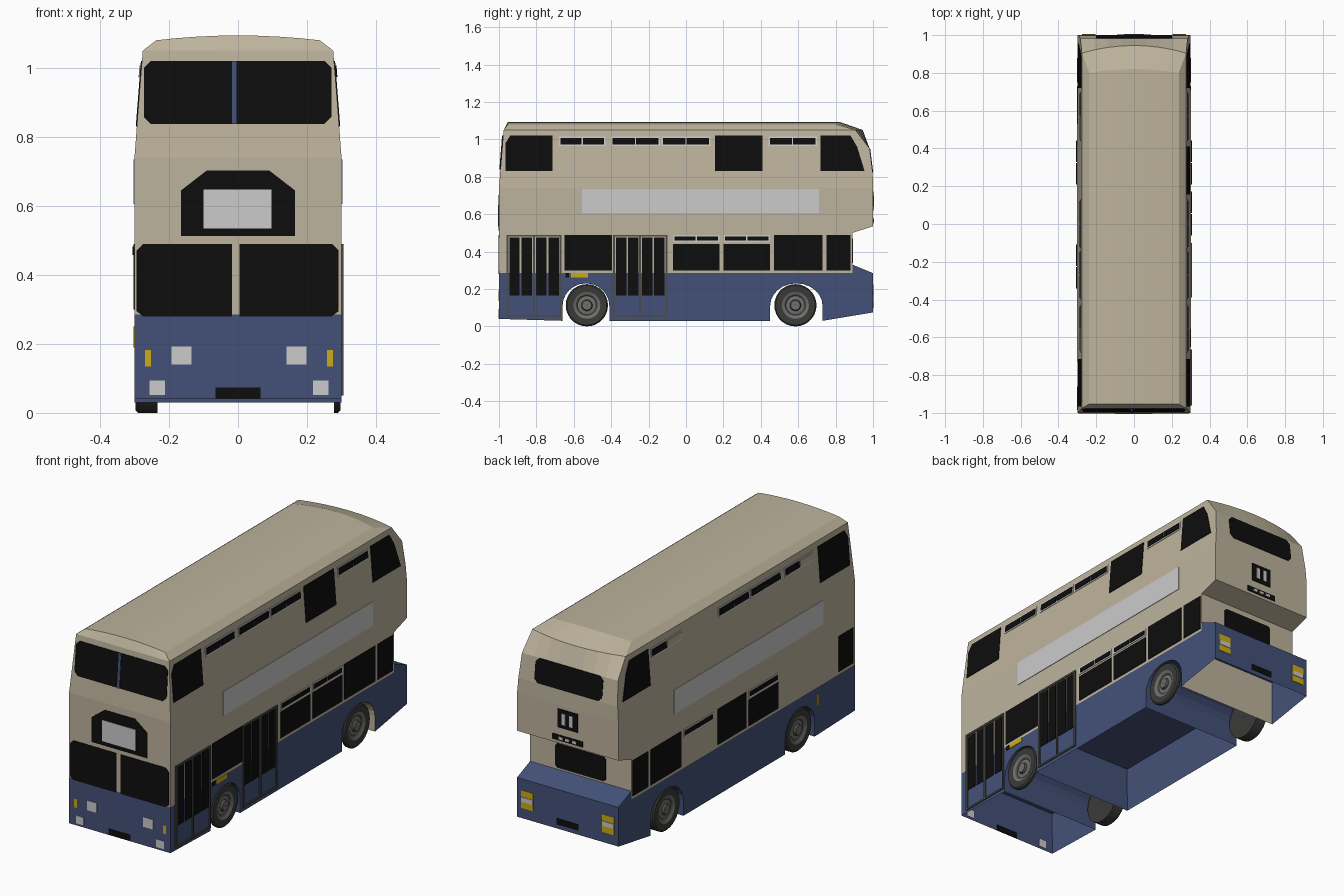
import bpy, bmesh, math

if "Cube" in bpy.data.objects:
    bpy.data.objects.remove(bpy.data.objects["Cube"])

def material(name, r, g, b):
    m = bpy.data.materials.new(name)
    lin = [((c / 255 + 0.055) / 1.055) ** 2.4 if c > 10 else c / 255 / 12.92 for c in (r, g, b)]
    m.diffuse_color = (*lin, 1)
    m.use_nodes = True
    m.node_tree.nodes["Principled BSDF"].inputs["Base Color"].default_value = m.diffuse_color
    return m

CREAM = material("cream", 190, 180, 157)
BLUE = material("blue", 68, 81, 120)
BLACK = material("black", 13, 13, 13)
SILVER = material("silver", 203, 203, 203)
YELLOW = material("yellow", 205, 172, 20)
FRAME = material("frame_grey", 75, 75, 72)
TYRE = material("tyre_grey", 58, 58, 56)
RIM = material("rim_grey", 112, 112, 110)

def finish(name, bm, mats):
    bmesh.ops.recalc_face_normals(bm, faces=bm.faces)
    me = bpy.data.meshes.new(name)
    bm.to_mesh(me)
    bm.free()
    for m in mats:
        me.materials.append(m)
    ob = bpy.data.objects.new(name, me)
    bpy.context.collection.objects.link(ob)
    return ob

# Upper body levels: z, half width, front y, back y, rear bulge, crown
LEVELS = [(0.285, .30, -1, .89, 0, 0), (0.50, .30, -1, .89, 0, 0),
          (0.535, .30, -1, 1, 0, 0), (0.74, .30, -1, 1, 0, 0),
          (0.82, .294, -.9935, .998, 0, 0), (0.95, .284, -.983, .982, 0, 0),
          (1.05, .276, -.975, .905, .04, 0), (1.08, .237, -.953, .80, .02, .014)]

def level_at(z):
    z = max(z, LEVELS[0][0])
    for a, b in zip(LEVELS, LEVELS[1:]):
        if z <= b[0]:
            k = (z - a[0]) / (b[0] - a[0])
            return [p + (q - p) * k for p, q in zip(a, b)]

# Upper body: stacked rings with a crowned roof
bm = bmesh.new()
N = 9
ts = [-1 + 2 * i / (N - 1) for i in range(N)]
rings = []
for z, hw, yf, yb, bulge, crown in LEVELS:
    front = [bm.verts.new((hw * t, yf, z + crown * (1 - t * t))) for t in ts]
    back = [bm.verts.new((hw * t, yb + bulge * (1 - t * t), z + crown * (1 - t * t))) for t in ts]
    rings.append(front + back[::-1])
for a, b in zip(rings, rings[1:]):
    for i in range(2 * N):
        j = (i + 1) % (2 * N)
        bm.faces.new((a[i], a[j], b[j], b[i]))
for r in (rings[0], rings[-1]):
    for i in range(N - 1):
        bm.faces.new((r[i], r[i + 1], r[2 * N - 2 - i], r[2 * N - 1 - i]))
finish("upper_body", bm, [CREAM])

# Lower body: side profile with wheel arches, extruded across and hollow below
def arch(cy, rx):
    pts = [(cy + rx * math.cos(a), .11 + .12 * math.sin(a))
           for a in (math.pi * (1 - i / 12) for i in range(13))]
    return [(cy - rx, .03)] + pts + [(cy + rx, .03)]

profile = [(-1, .285), (-1, .04)] + arch(-.535, .125) + arch(.59, .14)
profile += [(1, .075), (1, .285), (.89, .33), (.885, .285)]
bm = bmesh.new()
face = bm.faces.new([bm.verts.new((-.3, y, z)) for y, z in profile])
ext = bmesh.ops.extrude_face_region(bm, geom=[face])
for v in ext["geom"]:
    if isinstance(v, bmesh.types.BMVert):
        v.co.x = .3
bmesh.ops.recalc_face_normals(bm, faces=bm.faces)
floors = [f for f in bm.faces if f.normal.z < -.9 and f.calc_area() > .1]
bmesh.ops.inset_individual(bm, faces=floors, thickness=.012)
for f in floors:
    for v in f.verts:
        v.co.z = .265
bm.normal_update()
for f in bm.faces:
    c = f.calc_center_median()
    if .70 < c.y < .78 and c.z < .26 and abs(f.normal.y) > .5:
        f.material_index = 1
finish("lower_body", bm, [BLUE, CREAM])

# Thin plates that follow a side of the body (R, L, F front, B back, S rear shelf box)
def panel(name, side, mat, pts, layer=1):
    bm = bmesh.new()
    loops = []
    for off in (.003 * layer, -.003):
        row = []
        for u, z in pts:
            _, hw, yf, yb, _, _ = level_at(z)
            row.append(bm.verts.new({"R": (hw + off, u, z), "L": (-hw - off, u, z),
                                     "F": (u, yf - off, z), "B": (u, yb + off, z),
                                     "S": (u, 1 + off, z)}[side]))
        loops.append(row)
    a, b = loops
    bm.faces.new(a)
    bm.faces.new(b[::-1])
    for i in range(len(a)):
        j = (i + 1) % len(a)
        bm.faces.new((a[i], b[i], b[j], a[j]))
    finish(name, bm, [mat])

def rect(name, side, mat, u0, u1, z0, z1, layer=1, cut=0):
    pts = [(u0, z0), (u1, z0), (u1, z1), (u0, z1)]
    if cut:
        pts = [(u0 + cut, z0), (u1 - cut, z0), (u1, z0 + cut), (u1, z1 - cut),
               (u1 - cut, z1), (u0 + cut, z1), (u0, z1 - cut), (u0, z0 + cut)]
    panel(name, side, mat, pts, layer)

def vent(side, y0, y1, z0, z1, blank=None):
    rect("vent_frame", side, SILVER, y0, y1, z0, z1)
    m = (y0 + y1) / 2
    for k, (a, b) in enumerate(((y0 + .008, m - .003), (m + .003, y1 - .008))):
        rect("vent_glass", side, CREAM if k == blank else BLACK, a, b, z0 + .008, z1 - .008, 2)

# Details shared by both sides
for s in "RL":
    panel("rear_upper_window", s, BLACK, [(.72, .83), (.955, .83), (.915, .96), (.88, 1.02), (.72, 1.02)])
    panel("front_upper_window", s, BLACK, [(-.965, .83), (-.715, .83), (-.715, 1.02), (-.94, 1.02), (-.965, .98)])
    for y0, y1, blank in ((-.68, -.43, 0), (-.40, -.14, None), (-.13, .13, None), (.44, .70, 0)):
        vent(s, y0, y1, .965, 1.015, blank if s == "L" and y0 < 0 else (0 if s == "L" and y0 > .4 else None))
    rect("rear_lower_window", s, BLACK, .75, .88, .30, .49)
    rect("lower_window", s, BLACK, .47, .73, .30, .49)
    vent(s, .20, .45, .45, .49)
rect("advert_panel", "R", SILVER, -.555, .71, .605, .735)
rect("advert_panel", "L", SILVER, -.73, .53, .605, .735)

# Right side windows, marker and doors
rect("upper_window", "R", BLACK, .155, .41, .83, 1.02)
rect("lower_window", "R", BLACK, -.65, -.395, .30, .49)
rect("lower_window", "R", BLACK, .20, .45, .30, .44)
rect("lower_window", "R", BLACK, -.07, .18, .30, .44)
vent("R", -.07, .18, .45, .49)
rect("side_marker", "R", YELLOW, -.615, -.525, .262, .285)
rect("side_marker_base", "R", BLACK, -.645, -.625, .262, .285)
for y0, y1 in ((-.96, -.665), (-.39, -.10)):
    m = (y0 + y1) / 2
    for a, b, c, d in ((y0, y1, .48, .49), (y0, y1, .05, .06), (y0, y0 + .01, .05, .49),
                       (y1 - .01, y1, .05, .49), (m - .005, m + .005, .05, .49)):
        rect("door_frame", "R", FRAME, a, b, c, d, 2)
    for c in (y0 + .043, m - .038, m + .038, y1 - .043):
        rect("door_glass", "R", BLACK, c - .028, c + .028, .165, .475)

# Left side windows and marker
rect("lower_window", "L", BLACK, -.08, .16, .30, .49)
rect("lower_window", "L", BLACK, -.35, -.10, .30, .44)
vent("L", -.35, -.10, .45, .49)
rect("driver_window", "L", BLACK, -.985, -.86, .30, .49)
rect("side_marker", "L", YELLOW, -.69, -.675, .19, .25)

# Front: windscreens, destination box, lamps
rect("upper_windscreen", "F", BLACK, -.273, .271, .838, 1.02, 1, .02)
rect("windscreen_divider", "F", BLUE, -.018, -.004, .838, 1.02, 2)
panel("lower_windscreen", "F", BLACK, [(-.275, .28), (-.018, .28), (-.018, .49), (-.275, .49), (-.294, .47), (-.294, .295)])
panel("lower_windscreen", "F", BLACK, [(.005, .28), (.272, .28), (.292, .295), (.292, .47), (.272, .49), (.005, .49)])
panel("destination_box", "F", BLACK, [(-.165, .512), (.165, .512), (.165, .645), (.09, .703), (-.09, .703), (-.165, .645)])
rect("destination_screen", "F", SILVER, -.10, .097, .535, .648, 2)
for s in (-1, 1):
    for name, mat, a, b, z0, z1 in (("head_lamp", SILVER, .138, .196, .14, .192),
                                    ("fog_lamp", SILVER, .215, .26, .052, .094),
                                    ("indicator", YELLOW, .255, .272, .135, .182)):
        lo, hi = sorted((s * a, s * b))
        rect(name, "F", mat, lo + .003, hi + .003, z0, z1)
rect("front_plate", "F", BLACK, -.065, .065, .042, .074)

# Back: windows, route box, tail lamps
rect("rear_top_window", "B", BLACK, -.20, .20, .822, .95, 1, .02)
rect("rear_window", "B", BLACK, -.15, .15, .34, .47, 1, .012)
rect("route_box", "B", BLACK, -.06, .06, .62, .72)
for x in (-.022, .022):
    rect("route_digit", "B", SILVER, x - .01, x + .01, .64, .70, 2)
rect("rear_strip", "B", BLACK, -.09, .09, .55, .58)
for x in (-.04, 0, .04):
    rect("rear_strip_lamp", "B", SILVER, x - .012, x + .012, .558, .572, 2)
for x in (-.24, .24):
    rect("tail_lamp", "S", YELLOW, x - .036, x + .036, .13, .225)
    rect("tail_lamp_band", "S", SILVER, x - .036, x + .036, .165, .19, 2)
rect("rear_plate", "S", BLACK, -.065, .065, .098, .13)

# Wheels: turned profile (radius, inset, material index of next band)
def wheel(name, side, y, depth):
    prof = [(.001, 0, 1), (.025, 0, 2), (.03, .012, 1), (.05, .014, 2), (.058, .008, 1), (.072, .003, 0),
            (.106, .001, 0), (.113, .008, 0), (.113, depth, 0), (.001, depth, 0)]
    bm = bmesh.new()
    n = 28
    loops = [[bm.verts.new((side * (.298 - d), y + r * math.cos(2 * math.pi * i / n),
                            .113 + r * math.sin(2 * math.pi * i / n))) for i in range(n)]
             for r, d, _ in prof]
    for k in range(len(prof) - 1):
        for i in range(n):
            j = (i + 1) % n
            f = bm.faces.new((loops[k][i], loops[k][j], loops[k + 1][j], loops[k + 1][i]))
            f.material_index = prof[k][2]
    finish(name, bm, [TYRE, RIM, FRAME])

for label, y in (("front", -.53), ("rear", .585)):
    wheel(label + "_left_wheel", -1, y, .065)
    wheel(label + "_right_wheel", 1, y, .02)
